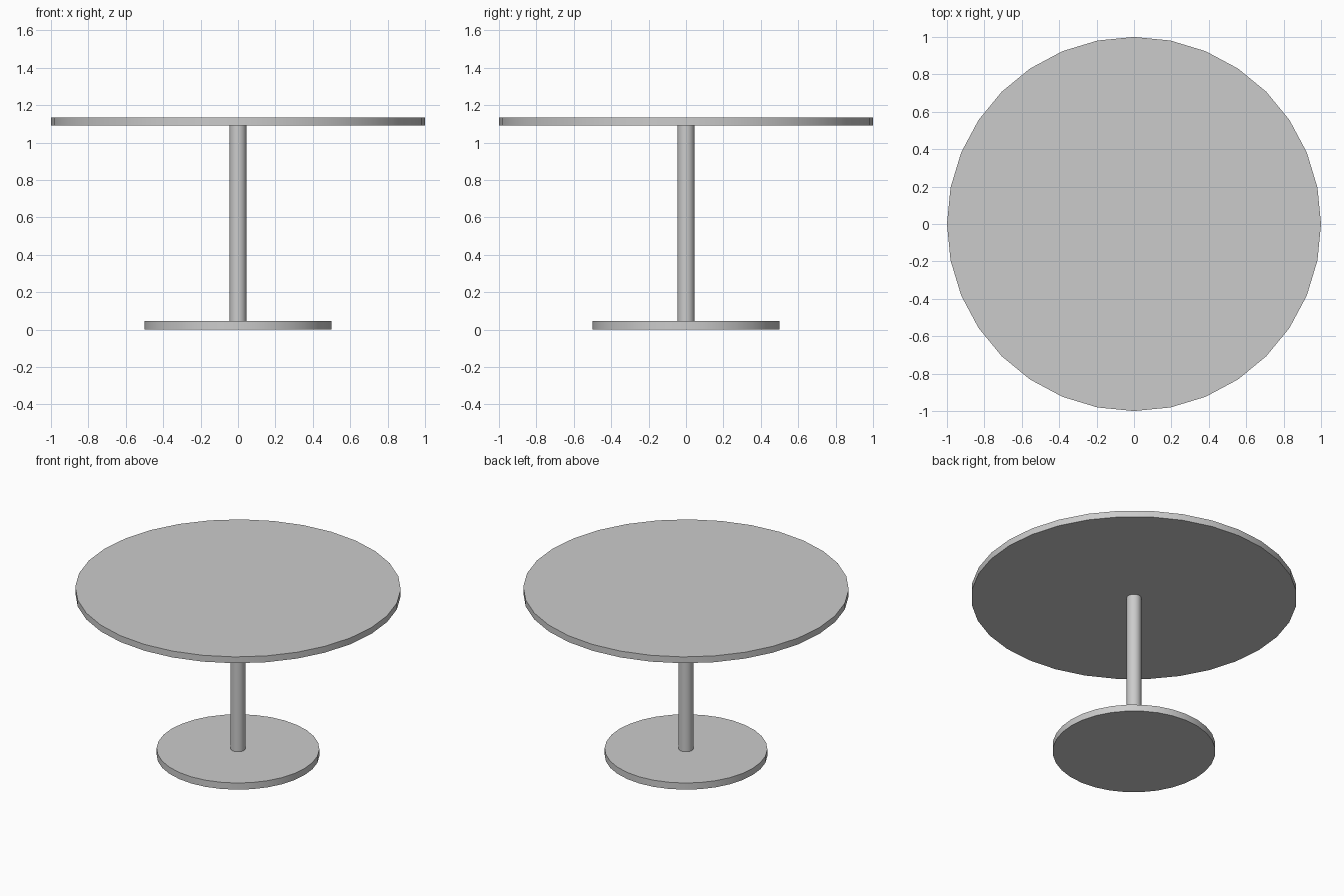
import bpy
import math

if "Cube" in bpy.data.objects:
    bpy.data.objects.remove(bpy.data.objects["Cube"])


def disc(name, radius, z0, z1):
    """Upright 32-sided cylinder spanning z0 to z1."""
    bpy.ops.mesh.primitive_cylinder_add(
        vertices=32, radius=radius, depth=z1 - z0, location=(0, 0, (z0 + z1) / 2))
    obj = bpy.context.object
    obj.name = name
    bpy.ops.object.shade_smooth_by_angle(angle=math.radians(30))
    return obj


# Round foot plate
disc("base", 0.5, 0.0, 0.045)
# Central column, seated slightly into both plates
disc("column", 0.045, 0.04, 1.095)
# Round table top
disc("table_top", 1.0, 1.09, 1.133)
